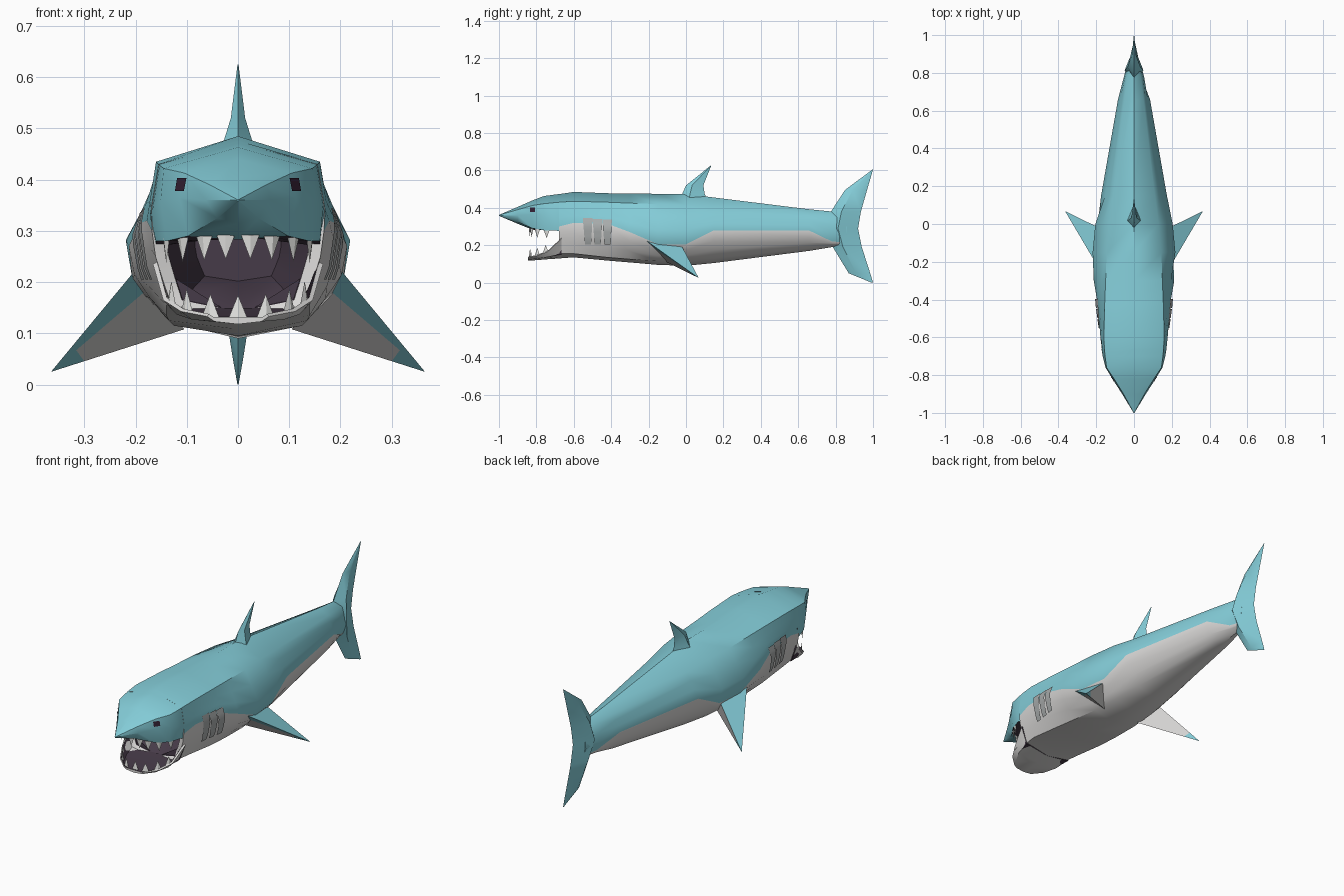
import bpy, bmesh, math
from mathutils import Vector

if "Cube" in bpy.data.objects:
    bpy.data.objects.remove(bpy.data.objects["Cube"])


def mat(name, r, g, b):
    m = bpy.data.materials.new(name)
    m.diffuse_color = (r, g, b, 1)
    m.use_nodes = True
    m.node_tree.nodes["Principled BSDF"].inputs["Base Color"].default_value = m.diffuse_color
    return m


TEAL = mat("teal skin", .235, .62, .70)
PALE = mat("pale belly", .70, .69, .68)
GILL = mat("gill grey", .40, .42, .42)
DARK = mat("mouth purple", .062, .043, .065)
EYE = mat("eye dark", .035, .015, .035)
TOOTH = mat("tooth white", .78, .78, .76)


def make(name, verts, faces, mats, indices, angle=40):
    """Mesh object with a material index per face."""
    me = bpy.data.meshes.new(name)
    bm = bmesh.new()
    vs = [bm.verts.new(v) for v in verts]
    for f, k in zip(faces, indices):
        bm.faces.new([vs[i] for i in f]).material_index = k
    bmesh.ops.remove_doubles(bm, verts=bm.verts, dist=1e-5)
    bmesh.ops.recalc_face_normals(bm, faces=bm.faces)
    bm.to_mesh(me)
    bm.free()
    ob = bpy.data.objects.new(name, me)
    bpy.context.collection.objects.link(ob)
    for m in mats:
        me.materials.append(m)
    bpy.ops.object.select_all(action='DESELECT')
    ob.select_set(True)
    bpy.context.view_layer.objects.active = ob
    bpy.ops.object.shade_smooth_by_angle(angle=math.radians(angle))
    return ob


def loft(name, rings, mats, rule, caps=(0, 0)):
    """Skin closed rings; rule(step, side) gives the material index."""
    n = len(rings[0])
    verts = [p for r in rings for p in r]
    faces, idx = [], []
    for s in range(len(rings) - 1):
        for j in range(n):
            k = (j + 1) % n
            faces.append((s * n + j, s * n + k, s * n + n + k, s * n + n + j))
            idx.append(rule(s, j))
    faces += [tuple(range(n)), tuple(range(len(verts) - n, len(verts)))]
    return make(name, verts, faces, mats, idx + list(caps))


def mirrored(y, half):
    """Full ring from a half section running top to bottom."""
    return ([(x, y, z) for x, z in half]
            + [(-x, y, z) for x, z in half[-2:0:-1]])


def half_row(j, n):
    return j if j < n - 1 else 2 * (n - 1) - 1 - j


def resample(path, count):
    pts = [Vector(p) for p in path]
    lens = [(b - a).length for a, b in zip(pts, pts[1:])]
    out = []
    for i in range(count + 1):
        d = sum(lens) * i / count
        k = 0
        while k < len(lens) - 1 and d > lens[k]:
            d -= lens[k]
            k += 1
        out.append(tuple(pts[k].lerp(pts[k + 1], min(1, d / max(lens[k], 1e-9)))))
    return out


def x_at(half, z):
    for (x0, z0), (x1, z1) in zip(half, half[1:]):
        if z0 >= z >= z1 and z0 > z1:
            return x0 + (x1 - x0) * (z0 - z) / (z0 - z1)
    return 0


def surface_x(sections, y, z):
    """Half width of a lofted form at a side-view point."""
    for (y0, h0), (y1, h1) in zip(sections, sections[1:]):
        if y0 <= y <= y1:
            t = (y - y0) / (y1 - y0)
            return x_at([tuple(Vector(a).lerp(Vector(b), t)) for a, b in zip(h0, h1)], z)
    return 0


# Body: y, top, shoulder x z, widest x z, low x z, bottom, colour line
stations = [
    (-.68, .473, .155, .430, .172, .33, .130, .155, .130, .300),
    (-.60, .485, .160, .435, .178, .32, .140, .155, .135, .320),
    (-.42, .478, .155, .430, .200, .29, .140, .135, .118, .315),
    (-.30, .476, .150, .425, .215, .28, .135, .125, .108, .270),
    (-.15, .475, .145, .420, .220, .28, .125, .115, .095, .205),
    (0.00, .475, .130, .415, .205, .28, .115, .118, .090, .205),
    (0.15, .455, .110, .400, .177, .275, .10, .130, .105, .280),
    (0.66, .392, .050, .365, .085, .28, .045, .185, .170, .278),
    (0.78, .380, .035, .355, .055, .28, .030, .205, .190, .220),
    (0.86, .360, .015, .340, .033, .28, .015, .205, .195, .215)]
body_sections, rings = [], []
for y, zt, ws, zs, w, zm, wl, zl, zbot, zb in stations:
    side = [(ws, zs), (w, zm), (w * .93, (zm + zl) / 2), (wl, zl)]
    body_sections.append((y, [(0, zt)] + side + [(0, zbot)]))
    edge = (x_at(side, zb), zb)
    upper = resample([p for p in side if p[1] > zb + .001] + [edge], 3)
    lower = resample([edge] + [p for p in side if p[1] < zb - .001], 3)
    rings.append(mirrored(y, [(0, zt)] + upper + lower[1:] + [(0, zbot)]))
throat = [[(x * sx, y, .25 + (z - .25) * sz) for x, _, z in rings[0]]
          for y, sx, sz in ((-.48, .5, .4), (-.67, .84, .9))]
loft("body", throat + rings, [TEAL, PALE, DARK],
     lambda s, j: 2 if s == 0 else int(s == 1 or half_row(j, 9) >= 4), (2, 0))

# Upper head: y, top, shoulder x z, side x z, lip x z, palate
head_sections = [(y, [(0, zt), (ws, zs), (w, zm), (wl, zl), (0, zp)])
                 for y, zt, ws, zs, w, zm, wl, zl, zp in [
    (-1.0, .362, .001, .361, .002, .36, .001, .358, .357),
    (-.90, .405, .055, .390, .063, .360, .040, .325, .315),
    (-.82, .440, .105, .413, .114, .365, .098, .290, .283),
    (-.76, .463, .145, .422, .151, .360, .140, .280, .290),
    (-.70, .471, .153, .428, .166, .345, .160, .280, .295),
    (-.66, .476, .156, .431, .172, .330, .160, .270, .290)]]
loft("upper_head", [mirrored(y, h) for y, h in head_sections], [TEAL, DARK],
     lambda s, j: int(s >= 2 and half_row(j, 5) == 3), (0, 1))

# Lower jaw: y, rim half width, rim z, floor z, low x z, bottom
jaw = [mirrored(y, [(0, f), (w * .8, f), (w * .95, zr), (w, zr - .005), (wl, zl), (0, zb)])
       for y, w, zr, f, wl, zl, zb in [
    (-.845, .060, .138, .132, .045, .123, .118),
    (-.800, .112, .148, .134, .090, .127, .120),
    (-.740, .146, .170, .140, .120, .137, .125),
    (-.665, .166, .240, .150, .130, .155, .130)]]
loft("lower_jaw", jaw, [PALE, DARK], lambda s, j: int(half_row(j, 6) < 2), (0, 1))


# Teeth: thin pointed wedges along both jaws
def teeth(name, spots, length, width):
    verts, faces = [], []
    for x, y, z, turn in spots:
        for sx in ((1, -1) if x else (1,)):
            u = Vector((math.cos(turn), sx * math.sin(turn), 0)) * width / 2
            v = Vector((-u.y, u.x, 0)) * .3
            c, b = Vector((sx * x, y, z)), len(verts)
            verts += [c - u, c + v, c + u, c - v, c + Vector((0, 0, length))]
            faces += [(b + i, b + (i + 1) % 4, b + 4) for i in range(4)]
            faces.append((b + 3, b + 2, b + 1, b))
    make(name, verts, faces, [TOOTH], [0] * len(faces), 10)


teeth("upper_teeth", [(.024, -.835, .292, .1), (.066, -.825, .290, .5),
                      (.108, -.795, .287, .9), (.140, -.745, .285, 1.2)], -.047, .036)
teeth("lower_teeth", [(0, -.835, .128, 0), (.054, -.830, .130, .4),
                      (.100, -.795, .140, .9), (.130, -.750, .155, 1.1)], .047, .038)


# Thin plates that follow the skin
def plates(name, sections, quads, material, lift):
    verts, faces = [], []
    for sx in (1, -1):
        for (ya, yb, zt), (yc, yd, zb) in quads:
            for i in range(7):
                t = i / 6
                z = zt + (zb - zt) * t
                for y in (ya + (yc - ya) * t, yb + (yd - yb) * t):
                    verts.append((sx * (surface_x(sections, y, z) + lift), y, z))
                if i:
                    b = len(verts)
                    f = (b - 4, b - 3, b - 1, b - 2)
                    faces.append(f if sx > 0 else f[::-1])
    make(name, verts, faces, [material], [0] * len(faces))


plates("gills", body_sections,
       [((y, y + .052, .345 - i * .004), (y + .012, y + .045, .205))
        for i, y in enumerate((-.552, -.5, -.448))], GILL, .005)
plates("eyes", head_sections, [((-.835, -.808, .403), (-.835, -.808, .378))], EYE, .004)


# Upright fins: z, leading y, trailing y, half thickness
def upright_fin(name, rows):
    loft(name, [[(0, a, z), (t, a + (b - a) * .35, z), (0, b, z), (-t, a + (b - a) * .35, z)]
                for z, a, b, t in rows], [TEAL], lambda s, j: 0)


upright_fin("dorsal_fin", [(.45, -.035, .11, .038), (.475, -.02, .10, .028),
                           (.52, 0, .093, .014), (.625, .131, .135, .001)])
upright_fin("tail_fin", [(.605, .997, 1.0, .001), (.495, .85, .968, .012),
                         (.38, .775, .935, .034), (.29, .755, .92, .05),
                         (.19, .785, .94, .032), (.05, .87, .985, .010),
                         (.0, .992, 1.0, .001)])

# Side fins: teal above, pale below, teal tips
tip = Vector((.365, .068, .025))
for sx, name in ((1, "left_side_fin"), (-1, "right_side_fin")):
    lead, low, trail = (Vector(p) for p in
                        ((.195, -.22, .23), (.105, -.10, .108), (.185, -.02, .19)))
    root = [lead, lead.lerp(low, .3), low, trail]
    rows = [[p.lerp(tip, t) for p in root] for t in (0, .4, .75, .995)]
    loft(name, [[(sx * p.x, p.y, p.z) for p in r] for r in rows], [TEAL, PALE],
         lambda s, j: int(j in (1, 2) and s < 2))
